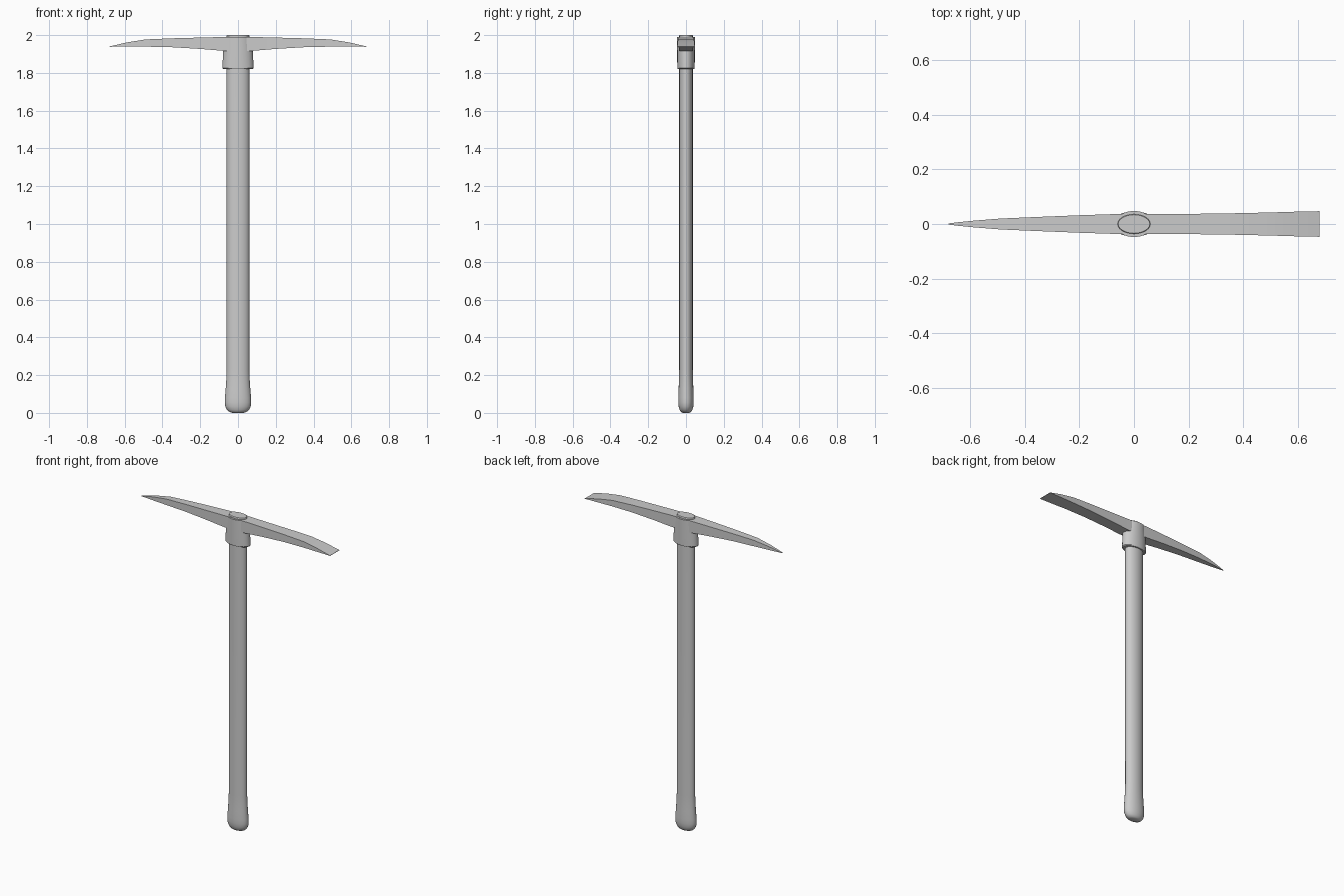
import bpy, bmesh, math

if "Cube" in bpy.data.objects:
    bpy.data.objects.remove(bpy.data.objects["Cube"])


def loft(name, rings, angle=30):
    """Skin a list of equal-length point rings and cap both ends."""
    bm = bmesh.new()
    loops = [[bm.verts.new(p) for p in ring] for ring in rings]
    n = len(loops[0])
    for a, b in zip(loops, loops[1:]):
        for i in range(n):
            j = (i + 1) % n
            bm.faces.new((a[i], a[j], b[j], b[i]))
    bm.faces.new(loops[0][::-1])
    bm.faces.new(loops[-1])
    bmesh.ops.recalc_face_normals(bm, faces=bm.faces[:])
    mesh = bpy.data.meshes.new(name)
    bm.to_mesh(mesh)
    bm.free()
    obj = bpy.data.objects.new(name, mesh)
    bpy.context.collection.objects.link(obj)
    bpy.ops.object.select_all(action='DESELECT')
    obj.select_set(True)
    bpy.context.view_layer.objects.active = obj
    bpy.ops.object.shade_smooth_by_angle(angle=math.radians(angle))
    return obj


def oval(rx, ry, z, n=24):
    return [(rx * math.cos(2 * math.pi * i / n), ry * math.sin(2 * math.pi * i / n), z)
            for i in range(n)]


def section(x, half, bottom, top):
    return [(x, -half, bottom), (x, half, bottom), (x, half, top), (x, -half, top)]


# Oval wooden handle with a swollen, rounded butt
handle = [(0.028, 0.018, 0), (0.045, 0.027, 0.005), (0.058, 0.034, 0.016),
          (0.067, 0.039, 0.034), (0.070, 0.041, 0.055), (0.069, 0.041, 0.08),
          (0.065, 0.039, 0.13), (0.062, 0.037, 0.175), (0.060, 0.036, 0.23),
          (0.060, 0.036, 1.997), (0.058, 0.034, 2.0)]
loft("handle", [oval(*s) for s in handle])

# Socket that wraps the handle below and through the head
socket = [(0.078, 0.043, 1.82), (0.083, 0.046, 1.825), (0.078, 0.047, 1.92),
          (0.070, 0.048, 1.99)]
loft("socket", [oval(*s) for s in socket])

# Head arms: distance from centre, underside height, top height, pick and chisel half widths
arms = [(0.0, 1.915, 1.991, 0.038, 0.037), (0.08, 1.917, 1.990, 0.036, 0.036),
        (0.20, 1.927, 1.987, 0.032, 0.037), (0.35, 1.936, 1.983, 0.026, 0.039),
        (0.49, 1.939, 1.977, 0.020, 0.042), (0.59, 1.939, 1.961, 0.012, 0.045),
        (0.65, 1.939, 1.947, 0.006, 0.046), (0.68, 1.938, 1.940, 0.002, 0.047)]
loft("pick_arm", [section(-x, p, b, t) for x, b, t, p, c in arms])
loft("chisel_arm", [section(x, c, b, t) for x, b, t, p, c in arms])
